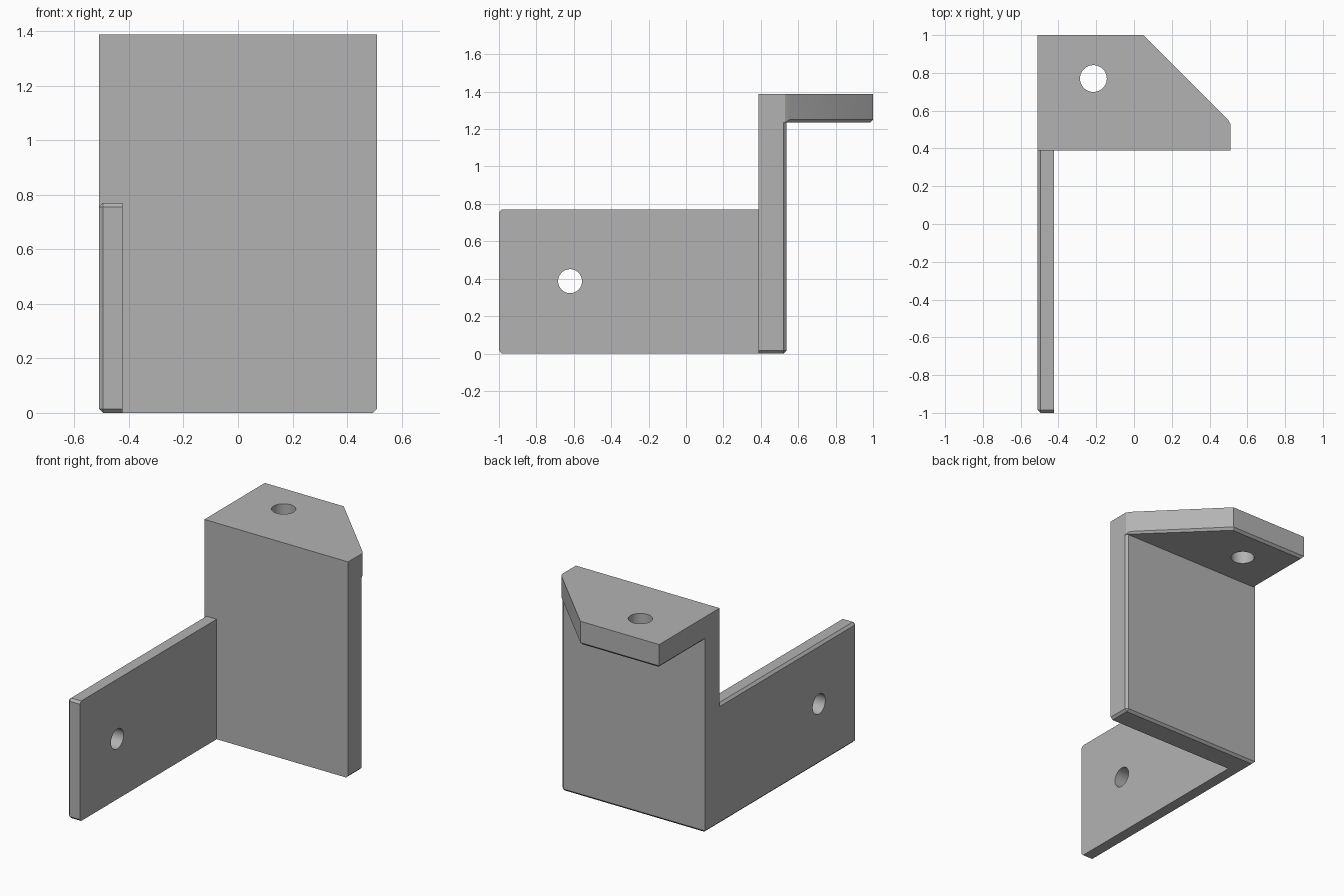
import bpy
import bmesh
from math import radians
from mathutils import Matrix, Vector

cube = bpy.data.objects.get("Cube")
if cube:
    bpy.data.objects.remove(cube, do_unlink=True)

# Shared dimensions
LEFT, RIGHT = -0.51, 0.51
PLATE_FRONT, PLATE_BACK = 0.388, 0.537
HEIGHT, SHELF_BOTTOM = 1.387, 1.235
WING_INNER, WING_TOP = -0.423, 0.77
CHAMFER = 0.015

grey = bpy.data.materials.new("plain grey")
grey.use_nodes = True
colour = (0.45, 0.45, 0.45, 1)
grey.diffuse_color = colour
grey.node_tree.nodes["Principled BSDF"].inputs["Base Color"].default_value = colour


def prism(name, outline, bottom, top, chamfered):
    """Extrude an outline upwards and chamfer the edges picked by a rule."""
    bm = bmesh.new()
    face = bm.faces.new([bm.verts.new((x, y, bottom)) for x, y in outline])
    up = bmesh.ops.extrude_face_region(bm, geom=[face])["geom"]
    verts = [v for v in up if isinstance(v, bmesh.types.BMVert)]
    bmesh.ops.translate(bm, verts=verts, vec=(0, 0, top - bottom))
    bmesh.ops.recalc_face_normals(bm, faces=bm.faces)
    edges = [e for e in bm.edges
             if chamfered((e.verts[0].co + e.verts[1].co) / 2)]
    bmesh.ops.bevel(bm, geom=edges, offset=CHAMFER, segments=1,
                    profile=0.5, affect='EDGES')
    mesh = bpy.data.meshes.new(name)
    bm.to_mesh(mesh)
    bm.free()
    mesh.materials.append(grey)
    obj = bpy.data.objects.new(name, mesh)
    bpy.context.collection.objects.link(obj)
    return obj


def combine(target, other, operation):
    """Apply a boolean and discard the second object."""
    other.hide_render = True
    mod = target.modifiers.new("boolean", 'BOOLEAN')
    mod.operation, mod.object, mod.solver = operation, other, 'EXACT'
    bpy.context.view_layer.objects.active = target
    bpy.ops.object.modifier_apply(modifier=mod.name)
    bpy.data.objects.remove(other, do_unlink=True)


def drill(target, centre, radius, rotation):
    """Cut a round hole through a plate."""
    bpy.ops.mesh.primitive_cylinder_add(vertices=48, radius=radius, depth=0.5,
                                        location=centre, rotation=rotation)
    cutter = bpy.context.object
    cutter.data.materials.append(grey)
    combine(target, cutter, 'DIFFERENCE')


def near(a, b):
    return abs(a - b) < 0.001


def rectangle(x0, x1, y0, y1):
    return [(x0, y0), (x1, y0), (x1, y1), (x0, y1)]


# Upright plate, chamfered round its foot and at the far back corner
upright = prism("upright_plate",
                rectangle(LEFT, RIGHT, PLATE_FRONT, PLATE_BACK), 0, HEIGHT,
                lambda m: (near(m.z, 0) and not near(m.y, PLATE_FRONT))
                or (near(m.x, RIGHT) and near(m.y, PLATE_BACK) and m.z < HEIGHT - 0.1))

# Top shelf with a diagonal corner, chamfered under its outer rim
shelf = prism("top_shelf",
              [(LEFT, PLATE_FRONT), (RIGHT, PLATE_FRONT), (RIGHT, 0.53),
               (0.497, 0.553), (0.05, 1), (LEFT, 1)], SHELF_BOTTOM, HEIGHT,
              lambda m: near(m.z, SHELF_BOTTOM) and m.y > 0.6)
combine(upright, shelf, 'UNION')
drill(upright, (-0.215, 0.77, 1.3), 0.071, (0, 0, 0))
upright.name = "upright_and_shelf"

# Side wing, chamfered on the outer rim and the front corners
wing = prism("side_wing", rectangle(LEFT, WING_INNER, -1, PLATE_FRONT), 0, WING_TOP,
             lambda m: (near(m.x, LEFT) and m.y < 0.3)
             or (near(m.y, -1) and (near(m.z, 0) or near(m.z, WING_TOP))))
drill(wing, (-0.47, -0.62, 0.387), 0.064, (0, radians(90), 0))

# Tidy the flat faces and smooth only the hole walls
for obj in (upright, wing):
    bm = bmesh.new()
    bm.from_mesh(obj.data)
    bmesh.ops.remove_doubles(bm, verts=bm.verts, dist=0.0001)
    bmesh.ops.dissolve_limit(bm, angle_limit=radians(0.5),
                             verts=bm.verts, edges=bm.edges)
    bm.to_mesh(obj.data)
    bm.free()
    bpy.ops.object.select_all(action='DESELECT')
    obj.select_set(True)
    bpy.context.view_layer.objects.active = obj
    bpy.ops.object.shade_smooth_by_angle(angle=radians(20))
